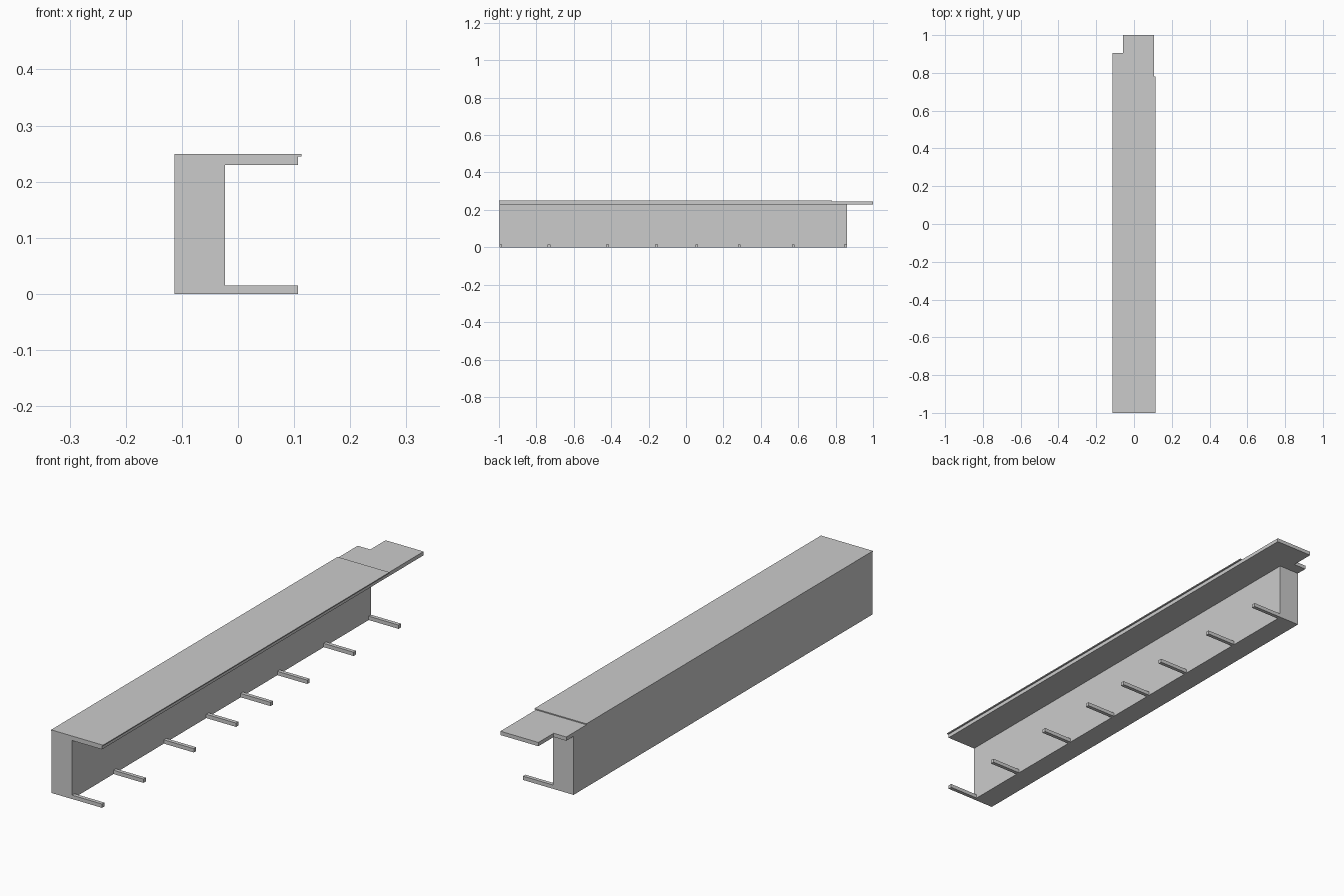
import bpy, bmesh

if "Cube" in bpy.data.objects:
    bpy.data.objects.remove(bpy.data.objects["Cube"])


def extrude_outline(name, outline, z0, z1):
    """Solid prism from an XY outline."""
    bm = bmesh.new()
    face = bm.faces.new([bm.verts.new((x, y, z0)) for x, y in outline])
    result = bmesh.ops.extrude_face_region(bm, geom=[face])
    top = [v for v in result["geom"] if isinstance(v, bmesh.types.BMVert)]
    bmesh.ops.translate(bm, verts=top, vec=(0, 0, z1 - z0))
    bmesh.ops.recalc_face_normals(bm, faces=bm.faces)
    mesh = bpy.data.meshes.new(name)
    bm.to_mesh(mesh)
    bm.free()
    obj = bpy.data.objects.new(name, mesh)
    bpy.context.collection.objects.link(obj)
    return obj


def box(name, x0, x1, y0, y1, z0, z1):
    return extrude_outline(name, [(x0, y0), (x1, y0), (x1, y1), (x0, y1)], z0, z1)


LEFT, WALL, RIGHT = -0.113, -0.023, 0.107
ROD = 0.015

# Long solid wall
box("wall", LEFT, WALL, -0.998, 0.86, 0.0, 0.23)

# Roof slab with a notched back left corner
extrude_outline("roof_slab", [(LEFT, -0.998), (RIGHT, -0.998), (RIGHT, 1.0),
                              (-0.058, 1.0), (-0.058, 0.905), (LEFT, 0.905)],
                0.23, 0.245)

# Thin covering sheet, slightly wider and shorter than the slab
box("roof_sheet", LEFT, 0.113, -1.0, 0.78, 0.245, 0.249)

# Row of floor rods sticking out from the wall
for i, y in enumerate([-0.99, -0.733, -0.42, -0.157, 0.057, 0.285, 0.573, 0.8525]):
    box(f"floor_rod_{i + 1}", WALL, RIGHT, y - ROD / 2, y + ROD / 2, 0.0, ROD)
